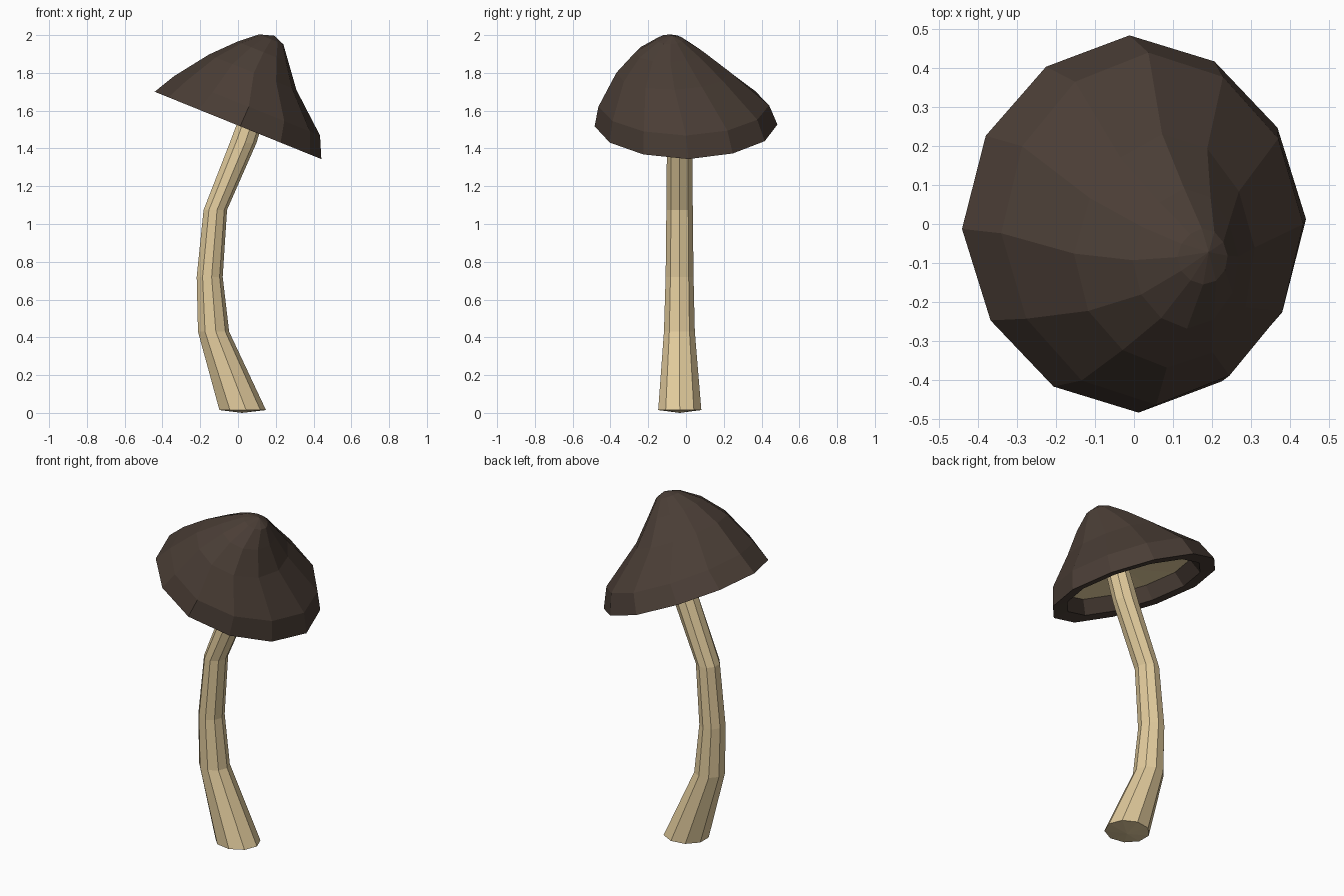
import bpy, bmesh, math
from mathutils import Matrix

if "Cube" in bpy.data.objects:
    bpy.data.objects.remove(bpy.data.objects["Cube"])


def material(name, col):
    m = bpy.data.materials.new(name)
    m.diffuse_color = (*col, 1)
    m.use_nodes = True
    m.node_tree.nodes["Principled BSDF"].inputs["Base Color"].default_value = m.diffuse_color
    return m


brown = material("dark brown", (0.068, 0.047, 0.036))
tan = material("pale tan", (0.76, 0.60, 0.335))


def loft(name, rings, sides, phase, mats, mat_rule, start, end,
         matrix=Matrix(), shape=lambda k, a: 1.0):
    """Skin rings (cx, cy, z, rx, ry) between two closing points."""
    bm = bmesh.new()
    loops = []
    for k, (cx, cy, z, rx, ry) in enumerate(rings):
        loop = []
        for i in range(sides):
            a = phase + math.tau * i / sides
            s = shape(k, a)
            loop.append(bm.verts.new((cx + rx * s * math.cos(a),
                                      cy + ry * s * math.sin(a), z)))
        loops.append(loop)
    first, last = bm.verts.new(start), bm.verts.new(end)
    for i in range(sides):
        j = (i + 1) % sides
        for k, (a, b) in enumerate(zip(loops, loops[1:])):
            bm.faces.new((a[i], a[j], b[j], b[i])).material_index = mat_rule(k)
        bm.faces.new((first, loops[0][j], loops[0][i])).material_index = mat_rule(-1)
        bm.faces.new((loops[-1][i], loops[-1][j], last)).material_index = mat_rule(len(rings))
    bmesh.ops.recalc_face_normals(bm, faces=bm.faces)
    bm.transform(matrix)
    me = bpy.data.meshes.new(name)
    bm.to_mesh(me)
    bm.free()
    for m in mats:
        me.materials.append(m)
    ob = bpy.data.objects.new(name, me)
    bpy.context.collection.objects.link(ob)
    return ob


# Bent stem, wider at the foot
stem_rings = [
    (0.021, -0.033, 0.015, 0.127, 0.116),
    (-0.132, -0.035, 0.43, 0.085, 0.083),
    (-0.152, -0.034, 0.72, 0.071, 0.075),
    (-0.122, -0.034, 1.075, 0.064, 0.071),
    (0.025, -0.034, 1.43, 0.073, 0.068),
    (0.090, -0.034, 1.62, 0.066, 0.066),
]
loft("stem", stem_rings, 9, 0.0, [tan], lambda k: 0,
     start=(0.021, -0.033, 0.0), end=(0.09, -0.034, 1.625))

# Tilted hollow cap: gill ceiling, inner wall, thick rim, outer surface up to the tip
cap_rings = [
    (0.0, -0.01, 0.09, 0.365, 0.365),
    (0.0, 0.0, 0.005, 0.390, 0.395),
    (0.0, 0.0, 0.0, 0.476, 0.484),
    (0.005, -0.012, 0.113, 0.418, 0.452),
    (-0.033, -0.068, 0.290, 0.250, 0.300),
    (-0.023, -0.088, 0.410, 0.146, 0.180),
    (-0.008, -0.083, 0.488, 0.070, 0.072),
]


def cap_shape(k, a):
    """Slightly flattened diagonals; upper rings lean out to the front right."""
    lean = 0.0 if k < 4 else 0.025
    d = a + math.pi / 4
    return (1 - 0.014 * (1 - math.cos(4 * a))
            + lean * (math.cos(d) + math.cos(3 * d)))


tilt = Matrix.Translation((0, 0, 1.522)) @ Matrix.Rotation(math.radians(22), 4, 'Y')
loft("cap", cap_rings, 12, math.radians(1.5), [brown, tan],
     lambda k: 1 if k == -1 else 0,
     start=(0.0, -0.02, 0.12), end=(0.0, -0.072, 0.512),
     matrix=tilt, shape=cap_shape)
